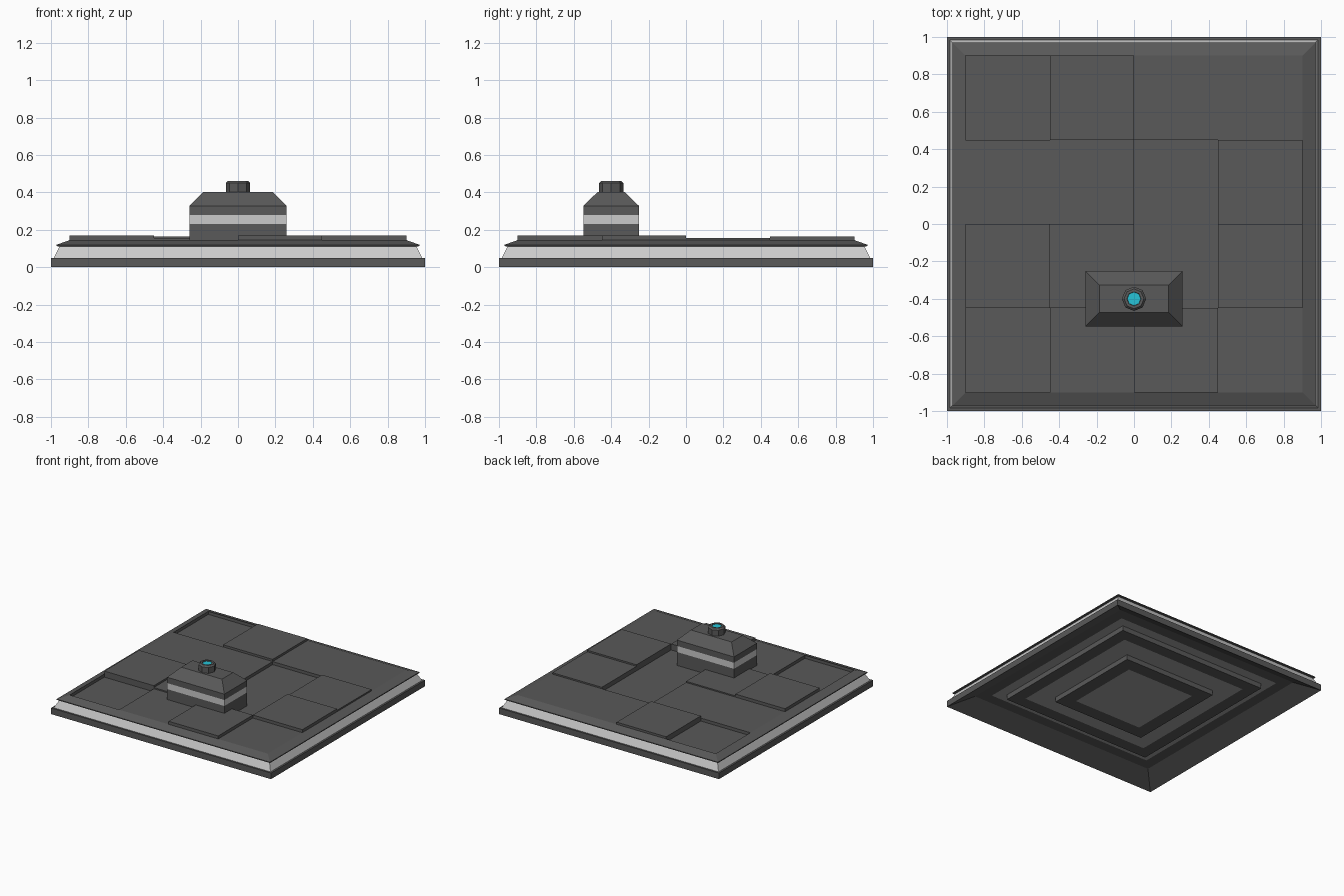
import bpy, bmesh

if "Cube" in bpy.data.objects:
    bpy.data.objects.remove(bpy.data.objects["Cube"])


def material(name, rgb):
    m = bpy.data.materials.new(name)
    m.diffuse_color = (*rgb, 1)
    m.use_nodes = True
    m.node_tree.nodes["Principled BSDF"].inputs["Base Color"].default_value = m.diffuse_color
    return m


DARK = material("dark_grey", (0.10, 0.10, 0.10))
MID = material("mid_grey", (0.35, 0.35, 0.35))
LIGHT = material("light_grey", (0.53, 0.53, 0.53))
CYAN = material("cyan", (0.02, 0.55, 0.68))


def finish(name, bm, mat, fix_normals=True):
    if fix_normals:
        bmesh.ops.recalc_face_normals(bm, faces=bm.faces)
    me = bpy.data.meshes.new(name)
    bm.to_mesh(me)
    bm.free()
    me.materials.append(mat)
    ob = bpy.data.objects.new(name, me)
    bpy.context.collection.objects.link(ob)
    return ob


def loft(name, rings, mat, cy=0.0, cap_low=False, cap_high=False):
    """Stack of rectangles (half x, half y, z), bridged in order."""
    bm = bmesh.new()
    loops = [[bm.verts.new((sx * hx, cy + sy * hy, z))
              for sx, sy in ((-1, -1), (1, -1), (1, 1), (-1, 1))]
             for hx, hy, z in rings]
    for a, b in zip(loops, loops[1:]):
        for i in range(4):
            j = (i + 1) % 4
            bm.faces.new((a[i], a[j], b[j], b[i]))
    if cap_low:
        bm.faces.new(loops[0][::-1])
    if cap_high:
        bm.faces.new(loops[-1])
    return finish(name, bm, mat, False)


def square(points):
    return [(r, r, z) for r, z in points]


# Outer rim: sloping inner edge underneath, vertical outside
loft("base_rim", square([(0.76, 0.08), (0.85, 0.08), (1.0, 0.0),
                         (1.0, 0.05), (0.985, 0.05)]), DARK)

# Underside: two tiers stepping down to the ground, each with a dark border
loft("under_outer_panel", square([(0.68, 0.08), (0.76, 0.08)]), MID)
loft("under_tier_upper", square([(0.58, 0.04), (0.68, 0.04), (0.68, 0.08)]), DARK)
loft("under_middle_panel", square([(0.42, 0.04), (0.58, 0.04)]), MID)
loft("under_tier_lower", square([(0.31, 0.0), (0.42, 0.0), (0.42, 0.04)]), DARK)
bm = bmesh.new()
bm.faces.new([bm.verts.new((0.31 * x, 0.31 * y, 0))
              for x, y in ((-1, -1), (-1, 1), (1, 1), (1, -1))])
finish("under_centre_panel", bm, MID, False)

# Light sloping band around the edge
loft("edge_band", square([(0.985, 0.05), (0.955, 0.11)]), LIGHT)

# Deck border with sloping top
loft("deck_border", square([(0.955, 0.11), (0.97, 0.113), (0.97, 0.12), (0.9, 0.145)]), DARK)

# Deck panels: 4 x 4 cells at different heights, rows from front to back
FLAT, LOW = 0.145, 0.12
cells = [[LOW, FLAT, 0.17, FLAT],
         [0.17, 0.155, LOW, 0.17],
         [FLAT, FLAT, LOW, 0.157],
         [LOW, 0.163, FLAT, FLAT]]


def height(i, j):
    return cells[j][i] if 0 <= i < 4 and 0 <= j < 4 else FLAT


bm = bmesh.new()
S = 0.45


def face(points):
    bm.faces.new([bm.verts.new(p) for p in points])


for j in range(4):
    for i in range(4):
        x, y, h = -0.9 + S * i, -0.9 + S * j, height(i, j)
        corners = [(x, y), (x + S, y), (x + S, y + S), (x, y + S)]
        face([(*c, h) for c in corners])
        # Walls belong to the higher side; the border counts as flat
        for k, (di, dj) in enumerate(((0, -1), (1, 0), (0, 1), (-1, 0))):
            n = height(i + di, j + dj)
            a, b = corners[k], corners[(k + 1) % 4]
            outside = not (0 <= i + di < 4 and 0 <= j + dj < 4)
            if h > n:
                face([(*a, n), (*b, n), (*b, h), (*a, h)])
            elif outside and h < n:
                face([(*b, h), (*a, h), (*a, n), (*b, n)])
finish("deck_panels", bm, DARK, False)

# Housing block with light stripe and chamfered roof
CY = -0.4
loft("housing_lower", [(0.26, 0.148, 0.12), (0.26, 0.148, 0.23)], DARK, CY)
loft("housing_stripe", [(0.26, 0.148, 0.23), (0.26, 0.148, 0.28)], LIGHT, CY)
loft("housing_roof", [(0.26, 0.148, 0.28), (0.26, 0.148, 0.328), (0.185, 0.073, 0.402)],
     DARK, CY, cap_high=True)


# Octagonal knob with a chamfered, slightly recessed top
def prism_profile(name, profile, sides, mat, cap=False):
    bpy.ops.mesh.primitive_circle_add(vertices=sides, radius=1)
    tmp = bpy.context.object
    base = [v.co.copy() for v in tmp.data.vertices]
    bpy.data.objects.remove(tmp)
    bm = bmesh.new()
    loops = [[bm.verts.new((c.x * r, CY + c.y * r, z)) for c in base] for r, z in profile]
    for a, b in zip(loops, loops[1:]):
        for i in range(sides):
            j = (i + 1) % sides
            bm.faces.new((a[i], a[j], b[j], b[i]))
    if cap:
        bm.faces.new(loops[-1])
    return finish(name, bm, mat)


prism_profile("knob", [(0.065, 0.40), (0.065, 0.45), (0.053, 0.462), (0.038, 0.462),
                       (0.036, 0.455)], 8, DARK)
prism_profile("knob_lamp", [(0.038, 0.452), (0.036, 0.456)], 8, CYAN, cap=True)
